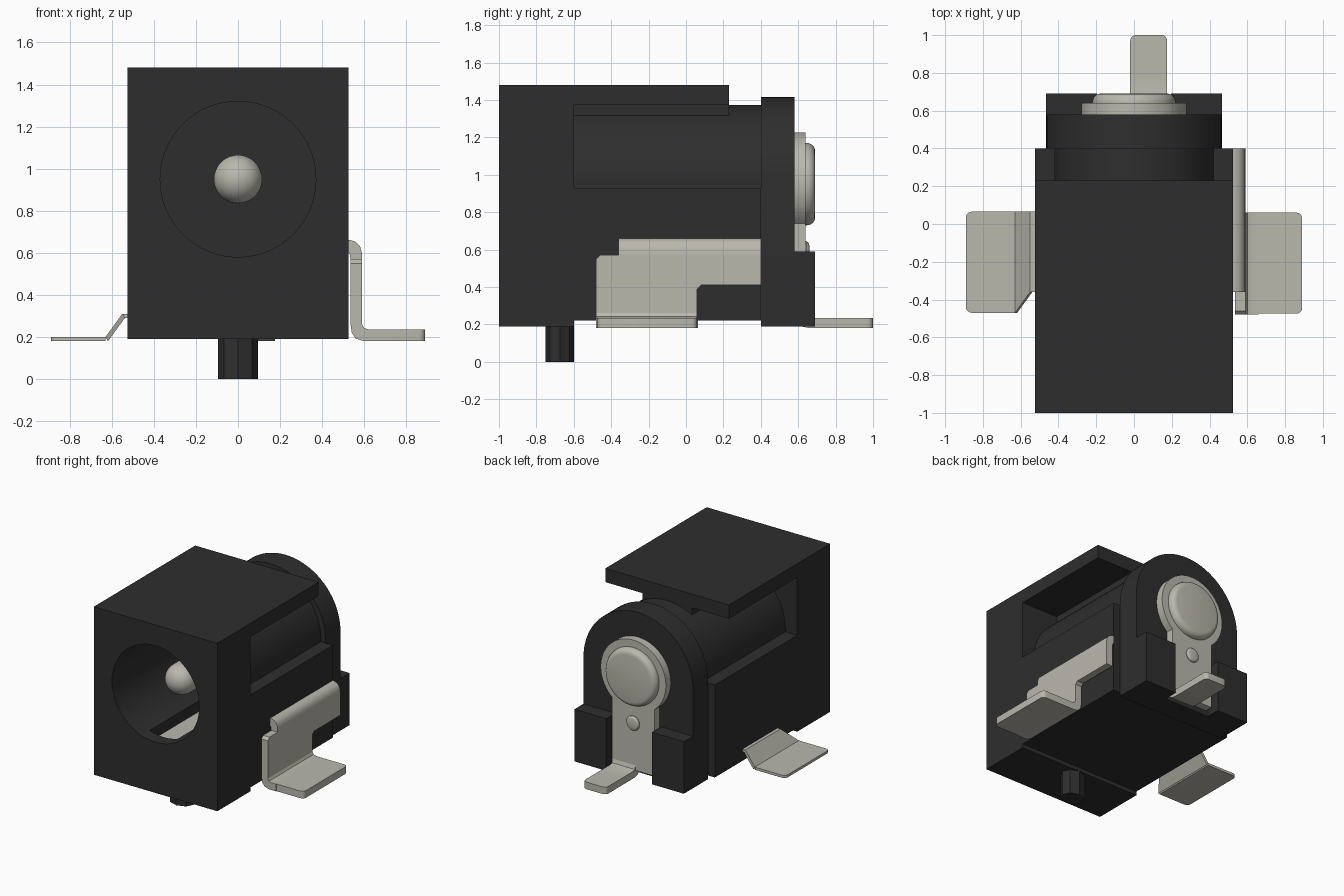
import bpy, bmesh, math
from mathutils import Vector, Matrix

cube = bpy.data.objects.get("Cube")
if cube:
    bpy.data.objects.remove(cube, do_unlink=True)


def material(name, rgb, rough):
    m = bpy.data.materials.new(name)
    m.use_nodes = True
    m.diffuse_color = (*rgb, 1)
    b = m.node_tree.nodes["Principled BSDF"]
    b.inputs["Base Color"].default_value = (*rgb, 1)
    b.inputs["Roughness"].default_value = rough
    return m


BLACK = material("black plastic", (0.027, 0.027, 0.027), 0.6)
METAL = material("tinned metal", (0.49, 0.48, 0.42), 0.5)
AXIS_Z = 0.95  # height of the socket axis


def prism(bm, pts, axis, lo, hi):
    """Extrude a 2D outline along an axis: x takes (y,z), y takes (x,z), z takes (x,y)."""
    place = {"x": lambda a, b, t: (t, a, b),
             "y": lambda a, b, t: (a, t, b),
             "z": lambda a, b, t: (a, b, t)}[axis]
    face = bm.faces.new([bm.verts.new(place(a, b, lo)) for a, b in pts])
    new = bmesh.ops.extrude_face_region(bm, geom=[face])["geom"]
    shift = Vector(place(0, 0, hi - lo))
    bmesh.ops.translate(bm, vec=shift, verts=[g for g in new if isinstance(g, bmesh.types.BMVert)])


def box(bm, x, y, z):
    prism(bm, [(x[0], y[0]), (x[1], y[0]), (x[1], y[1]), (x[0], y[1])], "z", *z)


def lathe(bm, profile, z=AXIS_Z, steps=64):
    """Spin a (radius, y) profile about a line along y at height z."""
    vs = [bm.verts.new((r, y, z)) for r, y in profile]
    es = [bm.edges.new(p) for p in zip(vs, vs[1:])]
    bmesh.ops.spin(bm, geom=vs + es, cent=(0, 0, z), axis=(0, 1, 0),
                   angle=math.tau, steps=steps, use_duplicate=False)
    bmesh.ops.remove_doubles(bm, verts=bm.verts[:], dist=1e-5)


def arc(cx, cy, r, a0, a1, n):
    return [(cx + r * math.cos(math.radians(a0 + (a1 - a0) * i / n)),
             cy + r * math.sin(math.radians(a0 + (a1 - a0) * i / n))) for i in range(n + 1)]


def pad(x0, x1, y0, y1, r=0.03):
    """Plate outline with rounded corners at the x1 end."""
    return [(x0, y0)] + arc(x1 - r, y0 + r, r, -90, 0, 5) + arc(x1 - r, y1 - r, r, 0, 90, 5) + [(x0, y1)]


def make(name, mat, build):
    bm = bmesh.new()
    build(bm)
    bmesh.ops.recalc_face_normals(bm, faces=bm.faces[:])
    me = bpy.data.meshes.new(name)
    bm.to_mesh(me)
    bm.free()
    me.materials.append(mat)
    ob = bpy.data.objects.new(name, me)
    bpy.context.collection.objects.link(ob)
    return ob


def activate(ob):
    bpy.ops.object.select_all(action="DESELECT")
    ob.select_set(True)
    bpy.context.view_layer.objects.active = ob


def combine(ob, other, operation):
    activate(ob)
    mod = ob.modifiers.new("combine", "BOOLEAN")
    mod.operation, mod.solver, mod.object = operation, "EXACT", other
    bpy.ops.object.modifier_apply(modifier=mod.name)
    bpy.data.objects.remove(other, do_unlink=True)


# Housing: side profile with overhanging roof, barrel and neck, bored from the front
side = [(-1, .19), (-.6, .19), (-.6, .22), (.4, .22), (.4, .93), (-.6, .93),
        (-.6, 1.375), (.23, 1.375), (.23, 1.48), (-1, 1.48)]
housing = make("housing", BLACK, lambda bm: prism(bm, side, "x", -.525, .525))
barrel = make("barrel", BLACK, lambda bm: lathe(bm, [(0, -.8), (.424, -.8), (.424, .45), (0, .45)]))
neck = make("neck", BLACK, lambda bm: box(bm, (-.21, .21), (-.7, .229), (1.2, 1.42)))
bore = make("bore", BLACK, lambda bm: lathe(bm, [(0, -1.1), (.37, -1.1), (.37, .36), (0, .36)]))
slot = make("slot", BLACK, lambda bm: box(bm, (-.12, .12), (-.9, .3), (.5, .7)))
combine(housing, barrel, "UNION")
combine(housing, neck, "UNION")
combine(housing, bore, "DIFFERENCE")
combine(housing, slot, "DIFFERENCE")

# Arched rear plate and its two corner blocks
arch = [(-.465, .19), (.465, .19)] + arc(0, AXIS_Z, .465, 0, 180, 40)
make("rear_plate", BLACK, lambda bm: prism(bm, arch, "y", .4, .58))
for name, s in (("left", 1), ("right", -1)):
    xs = sorted((s * .195, s * .465))
    make(name + "_rear_block", BLACK, lambda bm: box(bm, xs, (.57, .69), (.19, .59)))

# Locating peg under the front
peg = [(x * .095, -.675 + y * .075) for x, y in arc(0, 0, 1, 0, 315, 7)]
make("locating_peg", BLACK, lambda bm: prism(bm, peg, "z", 0, .25))

# Centre pin with domed tip, and the spring strip in the bore floor
tip = [(r, -.685 + y) for y, r in arc(0, 0, .115, 180, 90, 12)]
tip[0] = (0, -.8)
make("centre_pin", METAL, lambda bm: lathe(bm, tip + [(.115, .38)], steps=48))
make("spring_strip", METAL, lambda bm: box(bm, (-.08, .08), (-.88, .28), (.53, .55)))

# Rear terminal: keyhole plate with bent foot
half = math.degrees(math.acos(.18 / .277))
keyhole = [(-.18, .23), (.18, .23)] + arc(0, AXIS_Z, .277, -half, 180 + half, 48)


def rear_terminal(bm):
    prism(bm, keyhole, "y", .58, .64)
    bend = [(.58, .26), (.59, .215), (.615, .19), (.66, .18), (.8, .18), (.8, .235),
            (.67, .235), (.65, .242), (.64, .27)]
    prism(bm, bend, "x", -.02, .175)
    prism(bm, [(x, y) for y, x in pad(.8, 1.0, -.02, .175)], "z", .18, .235)


make("rear_terminal", METAL, rear_terminal)

# Rivet heads on the rear terminal
make("pin_rivet_head", METAL, lambda bm: lathe(
    bm, [(.22, .62), (.22, .645)] + [(.18 + .04 * math.cos(a), .645 + .045 * math.sin(a))
         for a in (.3, .6, .9, 1.2, 1.57)] + [(0, .69)]))
make("small_rivet_head", METAL, lambda bm: lathe(
    bm, [(.055, .63), (.055, .645), (.045, .656), (.03, .66), (0, .66)], z=.59, steps=32))


# Left terminal: stepped wall, rolled top flange, bent foot
def left_terminal(bm):
    wall = [(-.48, .26), (.06, .26), (.06, .39), (.08, .41), (.4, .41), (.4, .57),
            (-.46, .57), (-.48, .55)]
    prism(bm, wall, "x", .535, .59)
    roll = [(.51, .66), (.535, .66), (.56, .652), (.579, .633), (.588, .605), (.59, .57),
            (.535, .57), (.53, .6), (.51, .605)]
    prism(bm, roll, "y", -.36, .4)
    bend = [(.535, .26), (.541, .22), (.56, .192), (.6, .18), (.66, .18), (.66, .235),
            (.625, .235), (.6, .242), (.59, .26)]
    prism(bm, bend, "y", -.48, .06)
    prism(bm, pad(.66, .89, -.475, .06), "z", .18, .235)


make("left_terminal", METAL, left_terminal)


# Right terminal: thin foot with a sloped, tapering strip into the housing
def right_terminal(bm):
    foot = [(-x, y) for x, y in pad(.63, .89, -.47, .065)]
    prism(bm, foot, "z", .18, .2)
    rows = [(-.63, -.47), (-.55, -.36), (-.5, -.36)]
    tops = [.2, .31, .31]
    grid = [[bm.verts.new((x + dx, y, z - dz)) for dx, dz in ((0, 0), (.012, .02)) for y in (y0, .065)]
            for (x, y0), z in zip(rows, tops)]
    for a, b in zip(grid, grid[1:]):
        for i, j in ((0, 1), (1, 3), (3, 2), (2, 0)):
            bm.faces.new((a[i], a[j], b[j], b[i]))
    for g in (grid[0], grid[-1]):
        bm.faces.new((g[0], g[1], g[3], g[2]))


make("right_terminal", METAL, right_terminal)

# Smooth the round surfaces and keep the corners sharp
for ob in bpy.context.scene.objects:
    if ob.type == "MESH":
        activate(ob)
        bpy.ops.object.shade_smooth_by_angle(angle=math.radians(30))
